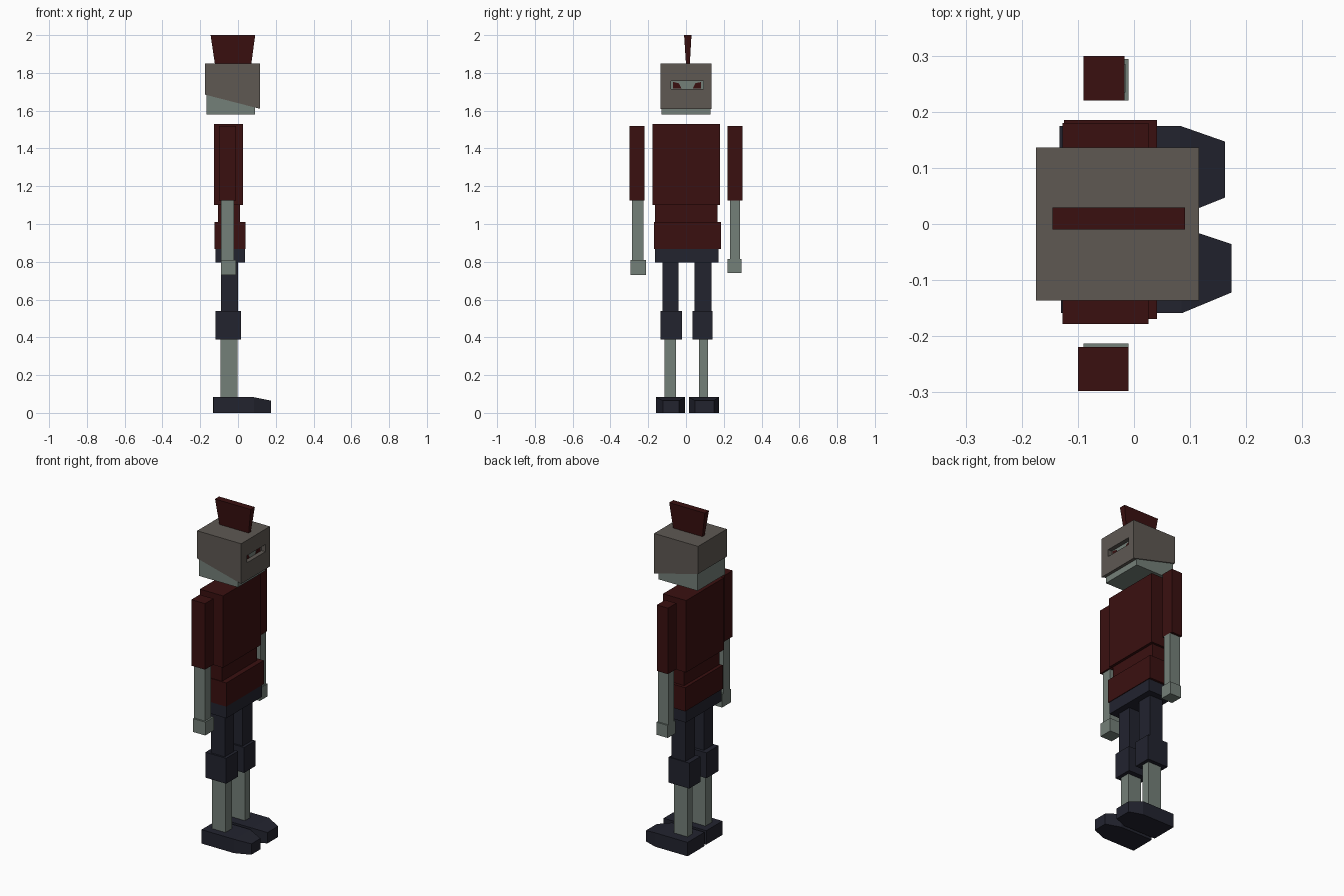
import bpy, bmesh

if "Cube" in bpy.data.objects:
    bpy.data.objects.remove(bpy.data.objects["Cube"])


def material(name, rgb):
    m = bpy.data.materials.new(name)
    m.diffuse_color = (*rgb, 1)
    m.use_nodes = True
    m.node_tree.nodes["Principled BSDF"].inputs["Base Color"].default_value = m.diffuse_color
    return m


RED = material("dark red", (0.042, 0.005, 0.005))
NAVY = material("dark navy", (0.016, 0.017, 0.028))
SKIN = material("grey green skin", (0.175, 0.215, 0.19))
HELM = material("warm grey", (0.112, 0.098, 0.086))


def loft(name, rings, mat):
    """Closed solid from matching rings of points."""
    bm = bmesh.new()
    rows = [[bm.verts.new(p) for p in ring] for ring in rings]
    n = len(rows[0])
    for a, b in zip(rows, rows[1:]):
        for i in range(n):
            bm.faces.new((a[i], a[(i + 1) % n], b[(i + 1) % n], b[i]))
    bm.faces.new(rows[0][::-1])
    bm.faces.new(rows[-1])
    bmesh.ops.recalc_face_normals(bm, faces=bm.faces)
    me = bpy.data.meshes.new(name)
    bm.to_mesh(me)
    bm.free()
    me.materials.append(mat)
    ob = bpy.data.objects.new(name, me)
    bpy.context.collection.objects.link(ob)
    return ob


def rect(x0, x1, y0, y1, z):
    return [(x0, y0, z), (x1, y0, z), (x1, y1, z), (x0, y1, z)]


def box(name, x, y, z, mat):
    return loft(name, [rect(*x, *y, z[0]), rect(*x, *y, z[1])], mat)


# Torso, stacked blocks
box("chest", (-0.127, 0.026), (-0.178, 0.18), (1.10, 1.53), RED)
box("waist", (-0.105, 0.01), (-0.165, 0.167), (1.01, 1.10), RED)
box("tunic_hem", (-0.125, 0.041), (-0.169, 0.185), (0.868, 1.01), RED)
box("hips", (-0.12, 0.037), (-0.163, 0.172), (0.795, 0.868), NAVY)

# Arms
box("upper_arm_right", (-0.10, -0.01), (-0.298, -0.219), (1.125, 1.52), RED)
box("forearm_right", (-0.09, -0.02), (-0.285, -0.225), (0.81, 1.125), SKIN)
box("hand_right", (-0.09, -0.01), (-0.295, -0.213), (0.73, 0.81), SKIN)
box("upper_arm_left", (-0.09, -0.017), (0.22, 0.299), (1.125, 1.52), RED)
box("forearm_left", (-0.085, -0.015), (0.234, 0.285), (0.815, 1.125), SKIN)
box("hand_left", (-0.085, -0.01), (0.22, 0.294), (0.74, 0.815), SKIN)

# Legs
legs = {
    "right": ((-0.125, -0.04), (-0.136, -0.022), (-0.115, -0.052)),
    "left": ((0.044, 0.135), (0.034, 0.14), (0.07, 0.117)),
}
for side, (thigh, knee, shin) in legs.items():
    box("thigh_" + side, (-0.09, 0.0), thigh, (0.54, 0.80), NAVY)
    box("knee_" + side, (-0.12, 0.017), knee, (0.388, 0.54), NAVY)
    box("shin_" + side, (-0.092, -0.003), shin, (0.08, 0.39), SKIN)


# Shoes, with tapering toes
def shoe(name, x0, xm, x1, heel, toe):
    def section(x, y, h):
        return [(x, y[0], 0), (x, y[1], 0), (x, y[1], h), (x, y[0], h)]
    loft(name, [section(x0, heel, 0.083), section(xm, heel, 0.083),
                section(x1, toe, 0.065)], NAVY)


shoe("shoe_right", -0.13, 0.085, 0.174, (-0.159, -0.006), (-0.122, -0.036))
shoe("shoe_left", -0.133, 0.082, 0.162, (0.015, 0.175), (0.047, 0.147))

# Head and helmet with a sloping lower rim
box("head", (-0.168, 0.09), (-0.13, 0.13), (1.58, 1.80), SKIN)
helmet = loft("helmet", [
    [(x, y, z) for x, z in ((-0.175, 1.685), (0.116, 1.61),
                            (0.116, 1.85), (-0.175, 1.85))]
    for y in (-0.136, 0.136)], HELM)

# Eye slot cut through the helmet front
slot = box("slot_cutter", (0.085, 0.15), (-0.08, 0.093), (1.715, 1.758), HELM)
slot.hide_render = True
slot.hide_viewport = True
cut = helmet.modifiers.new("eye_slot", 'BOOLEAN')
cut.operation = 'DIFFERENCE'
cut.solver = 'EXACT'
cut.object = slot

# Slanted eyes
for name, c, s in (("eye_right", 0.006, -1), ("eye_left", 0.006, 1)):
    pts = ((0.03, 1.718), (0.074, 1.718), (0.074, 1.752), (0.044, 1.745))
    loft(name, [[(x, c + s * y, z) for y, z in pts]
                for x in (0.089, 0.094)], RED)

# Crest, flaring towards the top
loft("crest", [rect(-0.122, 0.07, 0.0, 0.02, 1.845),
               rect(-0.145, 0.091, -0.01, 0.029, 2.0)], RED)
